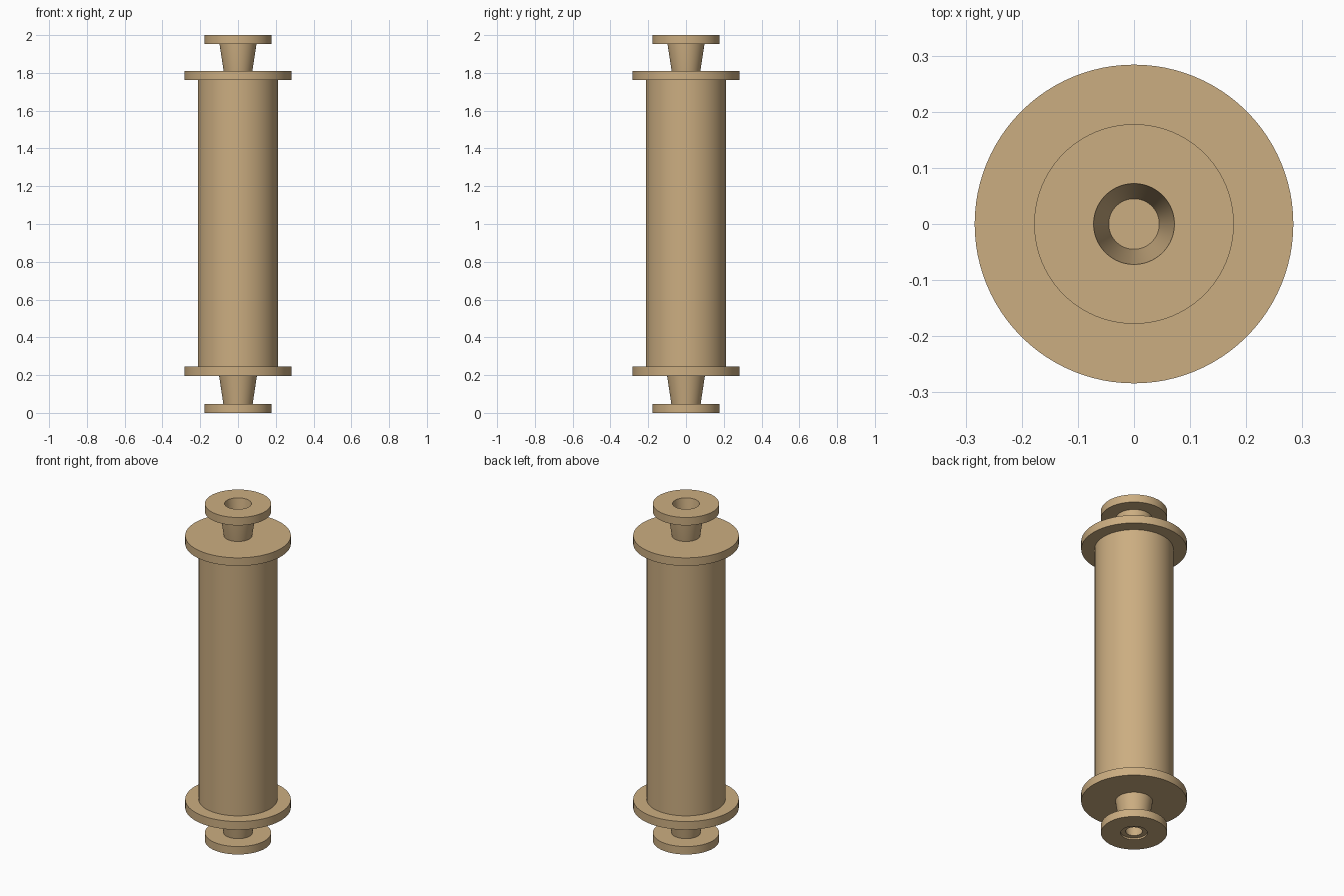
import bpy, bmesh, math

if "Cube" in bpy.data.objects:
    bpy.data.objects.remove(bpy.data.objects["Cube"])

SEG = 96


def lathe(name, profile, closed=False):
    """Revolve (radius, z) points around the z axis."""
    bm = bmesh.new()
    rings = []
    for r, z in profile:
        if r == 0:
            rings.append([bm.verts.new((0, 0, z))] * SEG)
        else:
            rings.append([bm.verts.new((r * math.cos(2 * math.pi * i / SEG),
                                        r * math.sin(2 * math.pi * i / SEG), z))
                          for i in range(SEG)])
    pairs = list(zip(rings, rings[1:]))
    if closed:
        pairs.append((rings[-1], rings[0]))
    for a, b in pairs:
        for i in range(SEG):
            j = (i + 1) % SEG
            bm.faces.new(list(dict.fromkeys((a[i], a[j], b[j], b[i]))))
    bmesh.ops.recalc_face_normals(bm, faces=bm.faces)
    mesh = bpy.data.meshes.new(name)
    bm.to_mesh(mesh)
    bm.free()
    obj = bpy.data.objects.new(name, mesh)
    bpy.context.collection.objects.link(obj)
    mesh.materials.append(wood)
    bpy.ops.object.select_all(action='DESELECT')
    obj.select_set(True)
    bpy.context.view_layer.objects.active = obj
    bpy.ops.object.shade_smooth_by_angle(angle=math.radians(30))
    return obj


wood = bpy.data.materials.new("tan")
wood.diffuse_color = (0.60, 0.42, 0.22, 1)
wood.use_nodes = True
wood.node_tree.nodes["Principled BSDF"].inputs["Base Color"].default_value = wood.diffuse_color

# Main barrel with a wide flange at each end
lathe("barrel", [(0, 0.196), (0.284, 0.196), (0.284, 0.245), (0.212, 0.245),
                 (0.212, 1.762), (0.284, 1.762), (0.284, 1.81), (0, 1.81)])

# Small end flanges with a central hole
for name, z in (("bottom_end_flange", 0.0), ("top_end_flange", 1.953)):
    lathe(name, [(0.072, z), (0.178, z), (0.178, z + 0.047), (0.072, z + 0.047)], True)

# Hollow tapered necks, both widening upwards
lathe("bottom_neck", [(0.045, 0.01), (0.072, 0.01), (0.1, 0.196), (0.072, 0.196)], True)
lathe("top_neck", [(0.045, 1.81), (0.076, 1.81), (0.099, 1.96), (0.099, 1.999), (0.072, 1.999)], True)
